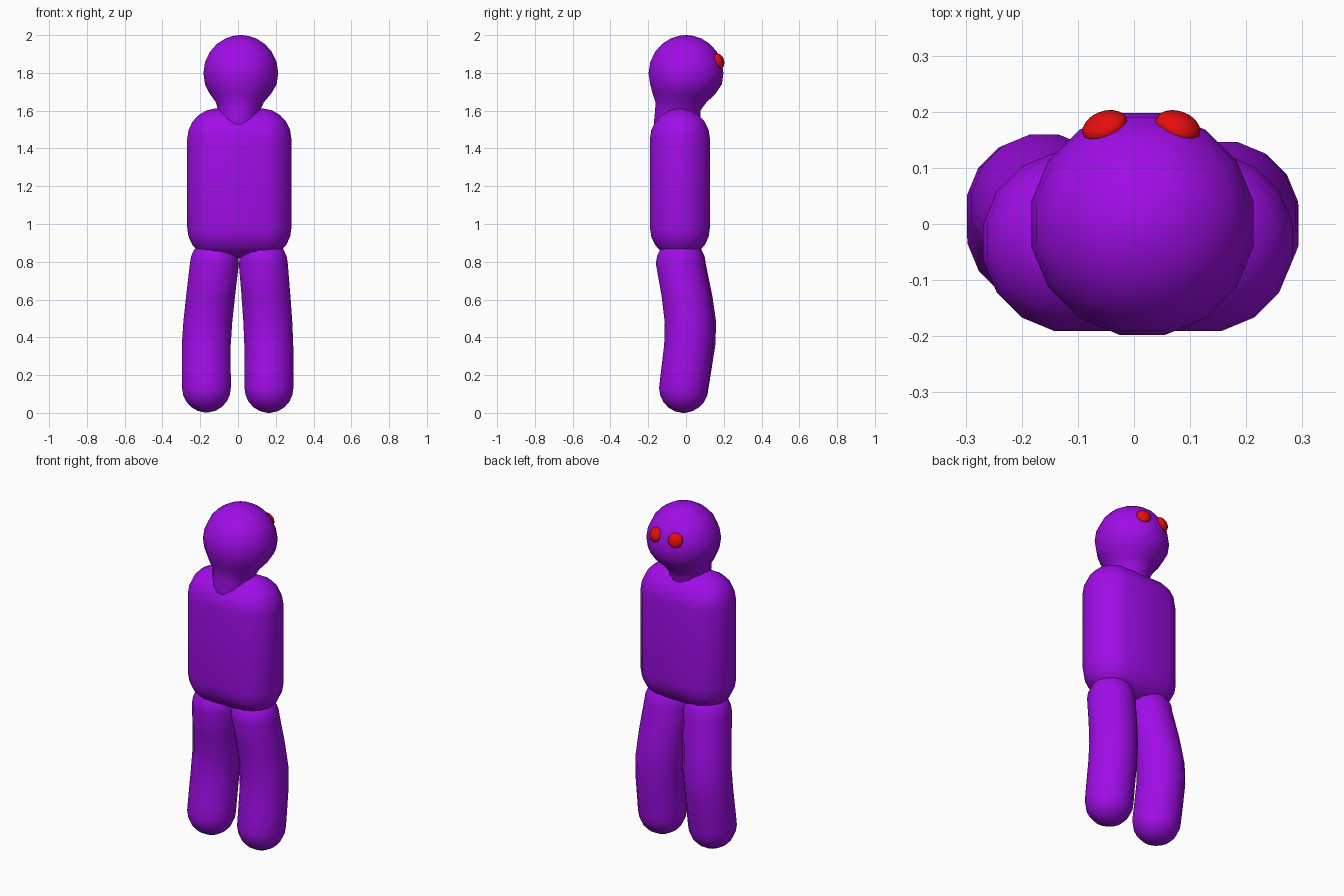
import bpy, bmesh, math
from mathutils import Vector

if "Cube" in bpy.data.objects:
    bpy.data.objects.remove(bpy.data.objects["Cube"])


def material(name, rgb):
    m = bpy.data.materials.new(name)
    m.diffuse_color = (*rgb, 1)
    m.use_nodes = True
    m.node_tree.nodes["Principled BSDF"].inputs["Base Color"].default_value = m.diffuse_color
    return m


PURPLE = material("violet skin", (0.35, 0.004, 0.80))
RED = material("red eye", (0.80, 0.004, 0.004))


def finish(name, bm, mat):
    bmesh.ops.recalc_face_normals(bm, faces=bm.faces)
    me = bpy.data.meshes.new(name)
    bm.to_mesh(me)
    bm.free()
    for p in me.polygons:
        p.use_smooth = True
    me.materials.append(mat)
    ob = bpy.data.objects.new(name, me)
    bpy.context.collection.objects.link(ob)
    return ob


def loft(name, rings, mat, n=16):
    """Skin rings of (cx, cy, z, rx, ry, straight half-width)."""
    bm = bmesh.new()
    loops = []
    for cx, cy, z, rx, ry, flat in rings:
        loop = []
        for i in range(n):
            a = 2 * math.pi * (i + 0.5) / n
            side = math.copysign(flat, math.cos(a))
            loop.append(bm.verts.new((cx + side + rx * math.cos(a),
                                      cy + ry * math.sin(a), z)))
        loops.append(loop)
    for lo, hi in zip(loops, loops[1:]):
        for i in range(n):
            j = (i + 1) % n
            bm.faces.new((lo[i], lo[j], hi[j], hi[i]))
    bm.faces.new(loops[0])
    bm.faces.new(loops[-1])
    return finish(name, bm, mat)


def cap(cx, cy, z, r, flat, sign, steps=5):
    """Half-dome rings, listed from bottom to top."""
    out = []
    for k in range(steps):
        a = math.radians(86) * (1 - k / steps)
        out.append((cx, cy, z + sign * r * math.sin(a),
                    r * math.cos(a), r * math.cos(a), flat))
    return out if sign < 0 else out[::-1]


# torso: rounded slab
cx, cy, r, flat = 0.007, -0.032, 0.162, 0.117
loft("torso",
     cap(cx, cy, 0.98, r, flat, -1)
     + [(cx, cy, z, r, r, flat) for z in (0.98, 1.21, 1.45)]
     + cap(cx, cy, 1.45, r, flat, 1), PURPLE)


# legs: bowed capsules, knees pushed forward
def leg(name, path, r=0.132):
    bx, by, bz = path[0]
    tx, ty, tz = path[-1]
    loft(name, cap(bx, by, bz, r, 0, -1)
         + [(x, y, z, r, r, 0) for x, y, z in path]
         + cap(tx, ty, tz, r, 0, 1), PURPLE)


leg("left_leg", [(-0.167, -0.010, 0.134), (-0.168, 0.004, 0.22),
                 (-0.168, 0.026, 0.36), (-0.160, 0.030, 0.48),
                 (-0.145, 0.010, 0.62), (-0.125, -0.025, 0.79)])
leg("right_leg", [(0.164, -0.013, 0.132), (0.164, -0.003, 0.22),
                  (0.163, 0.014, 0.36), (0.158, 0.017, 0.48),
                  (0.148, 0.000, 0.62), (0.134, -0.030, 0.79)])

# head flowing into the neck
head = [(0.002, -0.046, 1.48, 0.09, 0.120, 0),
        (0.003, -0.046, 1.54, 0.108, 0.126, 0),
        (0.006, -0.044, 1.60, 0.113, 0.122, 0),
        (0.010, -0.026, 1.645, 0.130, 0.138, 0),
        (0.013, -0.010, 1.69, 0.166, 0.170, 0)]
for deg in (-17, 0, 17, 34, 50, 65, 78, 87):
    a = math.radians(deg)
    k = 0.202 * math.cos(a)
    head.append((0.015, 0, 1.798 + 0.202 * math.sin(a), k, k, 0))
loft("head", head, PURPLE)

# eyes: flattened beads facing along the head surface
for name, x in (("left_eye", -0.052), ("right_eye", 0.078)):
    pos = Vector((x, 0.173, 1.863))
    bm = bmesh.new()
    bmesh.ops.create_uvsphere(bm, u_segments=14, v_segments=10, radius=1)
    eye = finish(name, bm, RED)
    eye.location = pos
    eye.scale = (0.042, 0.042, 0.026)
    eye.rotation_euler = (pos - Vector((0.015, 0, 1.798))).to_track_quat('Z', 'Y').to_euler()
